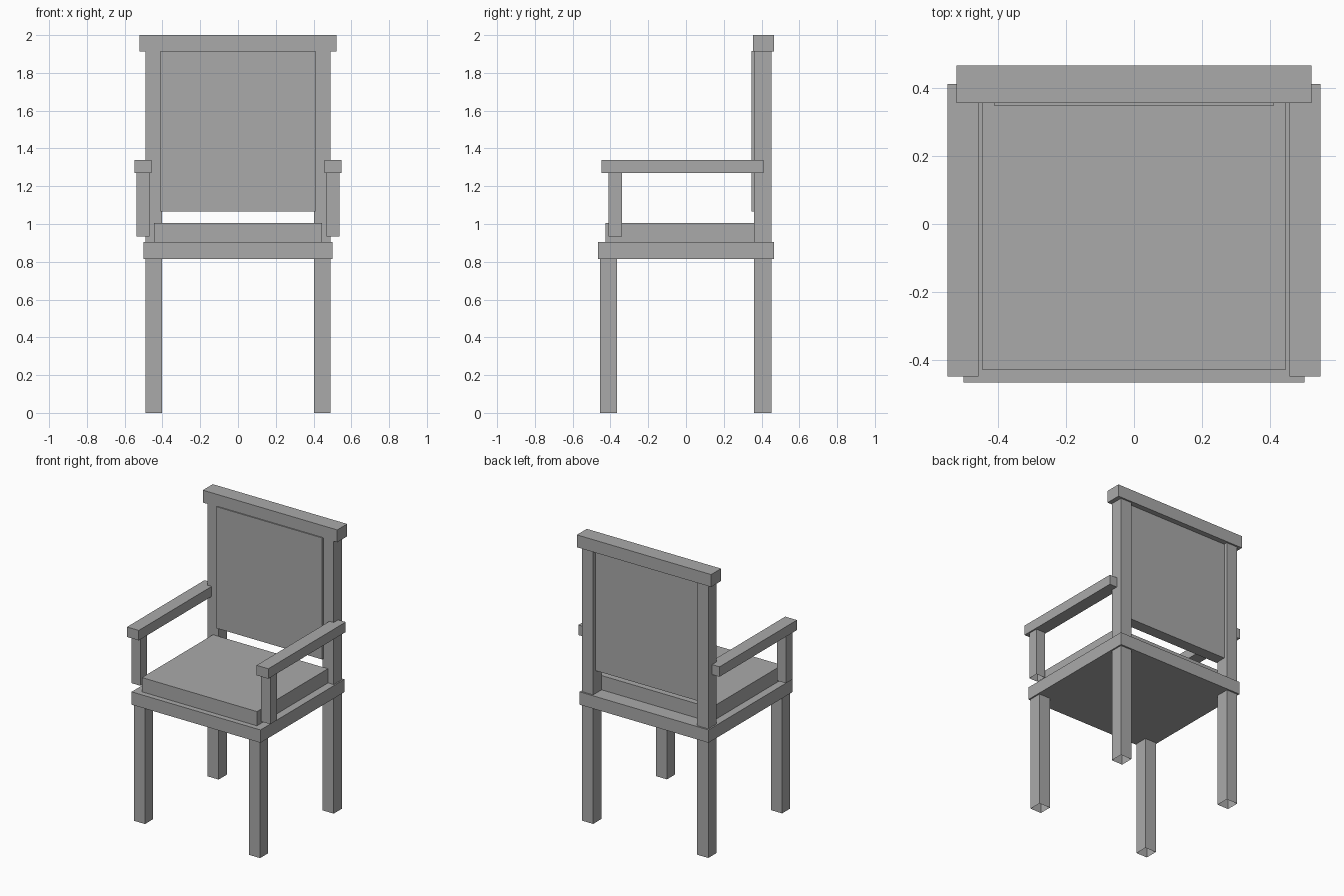
import bpy, bmesh

if "Cube" in bpy.data.objects:
    bpy.data.objects.remove(bpy.data.objects["Cube"])

grey = bpy.data.materials.new("plain grey")
grey.diffuse_color = (0.4, 0.4, 0.4, 1)
grey.use_nodes = True
grey.node_tree.nodes["Principled BSDF"].inputs["Base Color"].default_value = grey.diffuse_color


def box(name, x, y, z, open_bottom=False):
    """Box from (min, max) ranges on each axis, optionally without its underside."""
    bm = bmesh.new()
    bmesh.ops.create_cube(bm, size=1)
    for v in bm.verts:
        v.co = [r[0] + (c + 0.5) * (r[1] - r[0]) for c, r in zip(v.co, (x, y, z))]
    bm.normal_update()
    if open_bottom:
        under = [f for f in bm.faces if f.normal.z < -0.9]
        bmesh.ops.delete(bm, geom=under, context='FACES_ONLY')
    mesh = bpy.data.meshes.new(name)
    bm.to_mesh(mesh)
    bm.free()
    mesh.materials.append(grey)
    obj = bpy.data.objects.new(name, mesh)
    bpy.context.collection.objects.link(obj)
    return obj


def pair(name, x, y, z, open_bottom=False):
    """Matching boxes on the left and right sides."""
    box("right_" + name, x, y, z, open_bottom)
    box("left_" + name, (-x[1], -x[0]), y, z, open_bottom)


# Seat
box("seat_frame", (-0.50, 0.50), (-0.465, 0.465), (0.815, 0.905))
box("seat_cushion", (-0.446, 0.446), (-0.427, 0.36), (0.905, 1.005))

# Legs, the back ones running up to the top rail
pair("front_leg", (0.403, 0.49), (-0.455, -0.365), (0, 0.815), True)
pair("back_leg", (0.403, 0.49), (0.361, 0.453), (0, 1.915), True)

# Back rest
box("back_panel", (-0.41, 0.41), (0.347, 0.427), (1.065, 1.917))
box("top_rail", (-0.521, 0.521), (0.355, 0.465), (1.913, 2.0))

# Arms
pair("arm_rest", (0.457, 0.548), (-0.447, 0.411), (1.27, 1.34))
pair("arm_post", (0.468, 0.538), (-0.411, -0.339), (0.935, 1.27), True)
